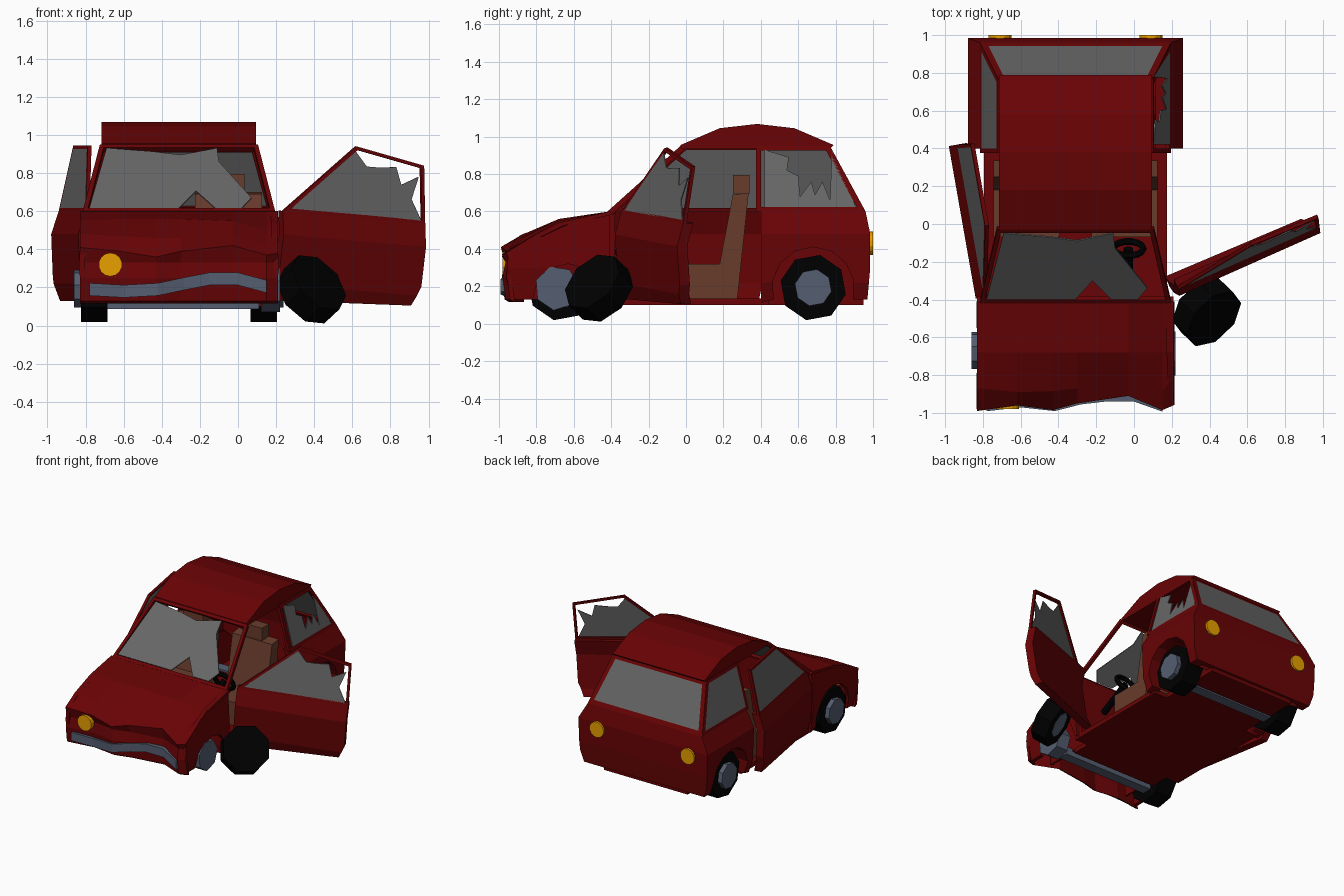
import bpy, bmesh, math
from mathutils import Vector, Matrix

if "Cube" in bpy.data.objects:
    bpy.data.objects.remove(bpy.data.objects["Cube"])

CX = -0.31  # centre line of the car body


def mat(name, *rgb):
    m = bpy.data.materials.new(name)
    m.diffuse_color = (*rgb, 1)
    m.use_nodes = True
    m.node_tree.nodes["Principled BSDF"].inputs["Base Color"].default_value = m.diffuse_color
    return m


RED = mat("red paint", 0.14, 0.001, 0.0015)
GLASS = mat("grey glass", 0.135, 0.135, 0.135)
BLACK = mat("black rubber", 0.0, 0.0, 0.0)
STEEL = mat("blue grey metal", 0.09, 0.11, 0.16)
BROWN = mat("brown seat", 0.14, 0.045, 0.025)
AMBER = mat("amber lamp", 0.8, 0.35, 0.0)


def finish(name, bm, m, vec=None, matrix=None):
    """Optionally thicken a sheet along vec, then make the object."""
    if vec is not None:
        r = bmesh.ops.extrude_face_region(bm, geom=bm.faces[:], use_keep_orig=True)
        vs = [g for g in r["geom"] if isinstance(g, bmesh.types.BMVert)]
        bmesh.ops.translate(bm, verts=vs, vec=Vector(vec))
    bmesh.ops.recalc_face_normals(bm, faces=bm.faces[:])
    me = bpy.data.meshes.new(name)
    bm.to_mesh(me)
    bm.free()
    me.materials.append(m)
    ob = bpy.data.objects.new(name, me)
    if matrix is not None:
        ob.matrix_world = matrix
    bpy.context.collection.objects.link(ob)
    return ob


def poly(pts):
    bm = bmesh.new()
    bm.faces.new([bm.verts.new(p) for p in pts])
    bm.normal_update()
    return bm


def sheet(name, pts, m, vec, matrix=None):
    bm = poly(pts)
    bmesh.ops.triangulate(bm, faces=bm.faces[:])
    return finish(name, bm, m, vec, matrix)


def grid(name, rows, m, vec):
    bm = bmesh.new()
    vs = [[bm.verts.new(p) for p in row] for row in rows]
    for a, b in zip(vs, vs[1:]):
        for i in range(len(a) - 1):
            bm.faces.new((a[i], a[i + 1], b[i + 1], b[i]))
    return finish(name, bm, m, vec)


def interp(table, t):
    for (a, u), (b, v) in zip(table, table[1:]):
        if t <= b:
            return u + (v - u) * (t - a) / (b - a)
    return table[-1][1]


def side(name, yz, s, table, base, thick, matrix=None):
    """Body side: flat y-z outline bent to the half-width table."""
    bm = poly([(0, y, z) for y, z in yz])
    bmesh.ops.triangulate(bm, faces=bm.faces[:])
    for z, _ in table:
        bmesh.ops.bisect_plane(bm, geom=bm.verts[:] + bm.edges[:] + bm.faces[:],
                               plane_co=(0, 0, z), plane_no=(0, 0, 1))
    for v in bm.verts:
        v.co.x = base + s * interp(table, v.co.z)
    return finish(name, bm, RED, (-s * thick, 0, 0), matrix)


def window(name, pts, vec, rim, glass=None, matrix=None):
    """Red frame around an outline plus a pane (glass = broken outline)."""
    bm = poly(pts)
    pane = bm.faces[:][0]
    bmesh.ops.inset_region(bm, faces=[pane], thickness=rim, use_even_offset=True, use_boundary=True)
    inner = [v.co.copy() for v in pane.verts]
    bmesh.ops.delete(bm, geom=[pane], context='FACES_ONLY')
    finish(name + "_frame", bm, RED, vec, matrix)
    sheet(name + "_glass", glass or inner, GLASS, Vector(vec) * 0.3, matrix)


def box(name, lo, hi, m):
    (a, b, c), (d, e, f) = lo, hi
    sheet(name, [(a, b, c), (d, b, c), (d, e, c), (a, e, c)], m, (0, 0, f - c))


def cyl(name, loc, axis, r, depth, n, m, spin=0.0):
    bm = bmesh.new()
    rot = Vector(axis).to_track_quat('Z', 'Y').to_matrix().to_4x4()
    bmesh.ops.create_cone(bm, cap_ends=True, segments=n, radius1=r, radius2=r, depth=depth,
                          matrix=Matrix.Translation(loc) @ rot @ Matrix.Rotation(spin, 4, 'Z'))
    finish(name, bm, m)


def arch(cy, cz, r, n=8):
    a0 = math.asin((0.13 - cz) / r)
    angs = [a0 + (math.pi - 2 * a0) * i / n for i in range(n + 1)]
    return [(cy + r * math.cos(a), cz + r * math.sin(a)) for a in angs]


W = [(0.1, 0.52), (0.22, 0.56), (0.48, 0.57), (0.6, 0.505), (0.95, 0.41)]
WF = [(0.1, 0.5), (0.3, 0.525), (0.6, 0.51)]
WD = [(0.1, -0.05), (0.22, -0.01), (0.48, 0.0), (0.6, -0.04)]

# Crumpled bonnet and nose
xs = [-0.83, -0.62, -0.43, -0.3, -0.03, 0.15, 0.21]
nose_y = [-0.99, -0.96, -0.985, -0.95, -0.91, -0.985, -0.96]
nose_z = [0.41, 0.39, 0.36, 0.39, 0.42, 0.37, 0.38]
lip_y = [-0.87, -0.89, -0.885, -0.87, -0.79, -0.89, -0.80]
lip_z = [0.48, 0.47, 0.46, 0.46, 0.47, 0.43, 0.48]
front = list(zip(xs, nose_y))
grid("crumpled_bonnet", [
    [(x, -0.41, 0.6) for x in xs],
    [(x, -0.68, z) for x, z in zip(xs, [0.55, 0.56, 0.56, 0.56, 0.55, 0.50, 0.54])],
    list(zip(xs, lip_y, lip_z)),
    list(zip(xs, nose_y, nose_z)),
    [(x, y + 0.02, 0.33) for x, y in front],
    [(x, y + 0.005, 0.25) for x, y in front],
    [(x, y + 0.02, 0.13) for x, y in front]], RED, (0, 0.025, -0.015))

# Front fenders, right one bent
side("left_front_fender", [(-0.41, 0.11), (-0.41, 0.6), (-0.68, 0.55), (-0.87, 0.48), (-0.98, 0.41),
     (-0.98, 0.25), (-0.965, 0.13)] + arch(-0.67, 0.19, 0.205)[::-1], -1, WF, CX, 0.03)
side("right_front_fender", [(-0.41, 0.11), (-0.41, 0.6), (-0.68, 0.54), (-0.80, 0.48), (-0.95, 0.38),
     (-0.96, 0.25), (-0.94, 0.13)] + arch(-0.63, 0.13, 0.19, 6)[::-1], 1, WF, CX, 0.03)

# Rear quarters and their windows
for s, nm in ((-1, "left"), (1, "right")):
    side(nm + "_rear_quarter", [(0.40, 0.11), (0.40, 0.6), (0.96, 0.6), (0.985, 0.48), (0.985, 0.3),
         (0.97, 0.13)] + arch(0.68, 0.19, 0.22), s, W, CX, 0.08)
    # wheel well: arch liner closed by an inner wall
    well = arch(0.68, 0.19, 0.222)
    sheet(nm + "_wheel_well_wall", [(CX + s * 0.365, y, z) for y, z in well], RED, (-s * 0.015, 0, 0))
    grid(nm + "_wheel_well_liner", [[(CX + s * w, y, z) for y, z in well] for w in (0.36, 0.48)],
         RED, (0, 0, 0.008))

    def at(p, s=s):
        return (CX + s * interp(W, p[1]), p[0], p[1])
    broken = [(0.42, 0.62), (0.42, 0.93), (0.55, 0.89), (0.54, 0.82), (0.6, 0.79), (0.61, 0.68),
              (0.67, 0.76), (0.69, 0.69), (0.73, 0.76), (0.77, 0.66), (0.78, 0.93), (0.91, 0.62)]
    window(nm + "_rear_side_window", [at(p) for p in ((0.375, 0.6), (0.375, 0.95), (0.765, 0.95), (0.955, 0.6))],
           (-s * 0.025, 0, 0), 0.026, [at(p) for p in broken] if s > 0 else None)

# Tail panel, rear window, roof
tail = [(0.6, 0.96), (0.48, 0.985), (0.3, 0.985), (0.13, 0.97)]
grid("tail_panel", [[(CX + s * interp(W, z), y, z) for s in (-1, 1)] for z, y in tail], RED, (0, -0.04, 0))
window("rear_window", [(CX - 0.505, 0.96, 0.6), (CX + 0.505, 0.96, 0.6), (CX + 0.41, 0.77, 0.95),
       (CX - 0.41, 0.77, 0.95)], (0, -0.02, -0.01), 0.035)
sheet("roof", [(CX - 0.405, y, z) for y, z in ((-0.03, 0.935), (-0.03, 0.955), (0.18, 1.045), (0.38, 1.068),
      (0.58, 1.045), (0.79, 0.955), (0.77, 0.935))], RED, (0.81, 0, 0))

# Broken windscreen
shards = [(-0.78, -0.40), (-0.69, -0.05), (-0.45, -0.07), (-0.3, -0.09), (-0.11, -0.05), (-0.1, -0.13),
          (0.07, -0.34), (0.02, -0.40), (-0.12, -0.40), (-0.22, -0.30), (-0.31, -0.40)]
window("windscreen", [(CX - 0.505, -0.42, 0.6), (CX + 0.505, -0.42, 0.6), (CX + 0.415, -0.03, 0.95),
       (CX - 0.415, -0.03, 0.95)], (0, 0.02, -0.02), 0.024,
       [(x, y, 0.6 + (y + 0.42) / 0.39 * 0.35) for x, y in shards])

# Floor, bulkhead
box("floor", (CX - 0.485, -0.45, 0.1), (CX + 0.485, 0.44, 0.135), RED)
box("rear_floor", (CX - 0.37, 0.44, 0.1), (CX + 0.37, 0.95, 0.135), RED)
box("front_floor", (CX - 0.37, -0.6, 0.1), (CX + 0.37, -0.45, 0.135), RED)
box("bulkhead", (CX - 0.485, -0.43, 0.135), (CX + 0.485, -0.38, 0.59), RED)
for s, nm in ((-1, "left"), (1, "right")):
    sheet(nm + "_inner_wing", [(CX + s * 0.36, y, z) for y, z in
          ((-0.42, 0.13), (-0.42, 0.57), (-0.68, 0.48), (-0.88, 0.34), (-0.88, 0.13))], RED, (-s * 0.015, 0, 0))


# Doors: built at the hinge, then swung open
def door(nm, s, hinge, yaw, droop, roll, low, apex, top, glass=None):
    M = Matrix.Translation(hinge)
    for angle, ax in ((yaw, 'Z'), (droop, 'X'), (roll, 'Y')):
        M = M @ Matrix.Rotation(math.radians(angle), 4, ax)
    side(nm + "_door", [(0, 0.13), (0, 0.6), (0.82, 0.6), (0.82, 0.27), (0.78, low)], s, WD, 0, 0.06, M)

    def at(p):
        return (s * (-0.04 - (p[1] - 0.6) * 0.22), p[0], p[1])
    window(nm + "_door_window", [at(p) for p in ((0, 0.6), apex, top, (0.82, 0.6))],
           (-s * 0.02, 0, 0), 0.018, glass and [at(p) for p in glass], M)


door("left", -1, (-0.838, -0.395, 0), 10, 0, 0, 0.13, (0.37, 0.945), (0.81, 0.945))
door("right", 1, (0.192, -0.365, 0), -66, -4.5, 4, 0.165, (0.42, 0.97), (0.81, 0.90),
     [(0.04, 0.61), (0.41, 0.95), (0.48, 0.87), (0.55, 0.87), (0.65, 0.88), (0.68, 0.79),
      (0.78, 0.84), (0.74, 0.72), (0.80, 0.61)])

# Wheels, hubs and axles
wheels = {"front_left": (-1, -0.67), "rear_left": (-1, 0.68), "rear_right": (1, 0.68)}
for nm, (s, y) in wheels.items():
    cyl(nm + "_wheel", (CX + s * 0.445, y, 0.193), (1, 0, 0), 0.178, 0.14, 8, BLACK, -0.21)
    cyl(nm + "_hub", (CX + s * 0.51, y, 0.193), (1, 0, 0), 0.1, 0.08, 8, STEEL, -0.21)
cyl("bare_hub", (CX + 0.48, -0.69, 0.19), (1, 0, 0), 0.12, 0.1, 7, STEEL, 0.3)
axis = Vector((0.6, -0.57, 0.56)).normalized()
cyl("loose_wheel", (0.385, -0.465, 0.19), axis, 0.18, 0.13, 8, BLACK, 0.3)
cyl("loose_wheel_hub", Vector((0.385, -0.465, 0.19)) - axis * 0.05, axis, 0.1, 0.04, 8, STEEL, 0.3)
for nm, y in (("front_axle", -0.67), ("rear_axle", 0.68)):
    box(nm, (CX - 0.42, y - 0.04, 0.088), (CX + 0.42, y + 0.04, 0.15), STEEL)

# Bent bumper
mid = [(-0.78, 0.19), (-0.6, 0.18), (-0.42, 0.19), (-0.28, 0.22), (-0.15, 0.245), (0.0, 0.245), (0.15, 0.205)]
grid("bent_bumper", [[(x, min(interp(front, x) - 0.008, -0.94), z + d) for x, z in mid] for d in (-0.033, 0.033)],
     STEEL, (0, 0.035, 0))

# Lamps
cyl("front_lamp", (-0.67, -0.955, 0.32), (0, -1, 0), 0.062, 0.05, 14, AMBER)
for nm, x in (("left", -0.71), ("right", 0.09)):
    cyl(nm + "_tail_lamp", (x, 0.985, 0.43), (0, 1, 0), 0.062, 0.03, 14, AMBER)

# Seats
prof = [(-0.07, 0.135), (-0.07, 0.32), (0.18, 0.32), (0.25, 0.69), (0.335, 0.7), (0.275, 0.135)]
for nm, x in (("left", CX - 0.26), ("right", CX + 0.26)):
    sheet(nm + "_seat", [(x - 0.175, y, z) for y, z in prof], BROWN, (0.35, 0, 0))
    box(nm + "_headrest", (x - 0.085, 0.25, 0.695), (x + 0.085, 0.34, 0.795), BROWN)

# Steering wheel and column
tilt = Vector((0, 0.88, 0.47))
bpy.ops.mesh.primitive_torus_add(major_segments=14, minor_segments=6, major_radius=0.08, minor_radius=0.018,
                                 location=(-0.03, -0.13, 0.5), rotation=tilt.to_track_quat('Z', 'Y').to_euler())
bpy.context.object.name = "steering_wheel"
bpy.context.object.data.materials.append(BLACK)
cyl("steering_column", Vector((-0.03, -0.13, 0.5)) - tilt * 0.14, tilt, 0.025, 0.28, 8, BLACK)
